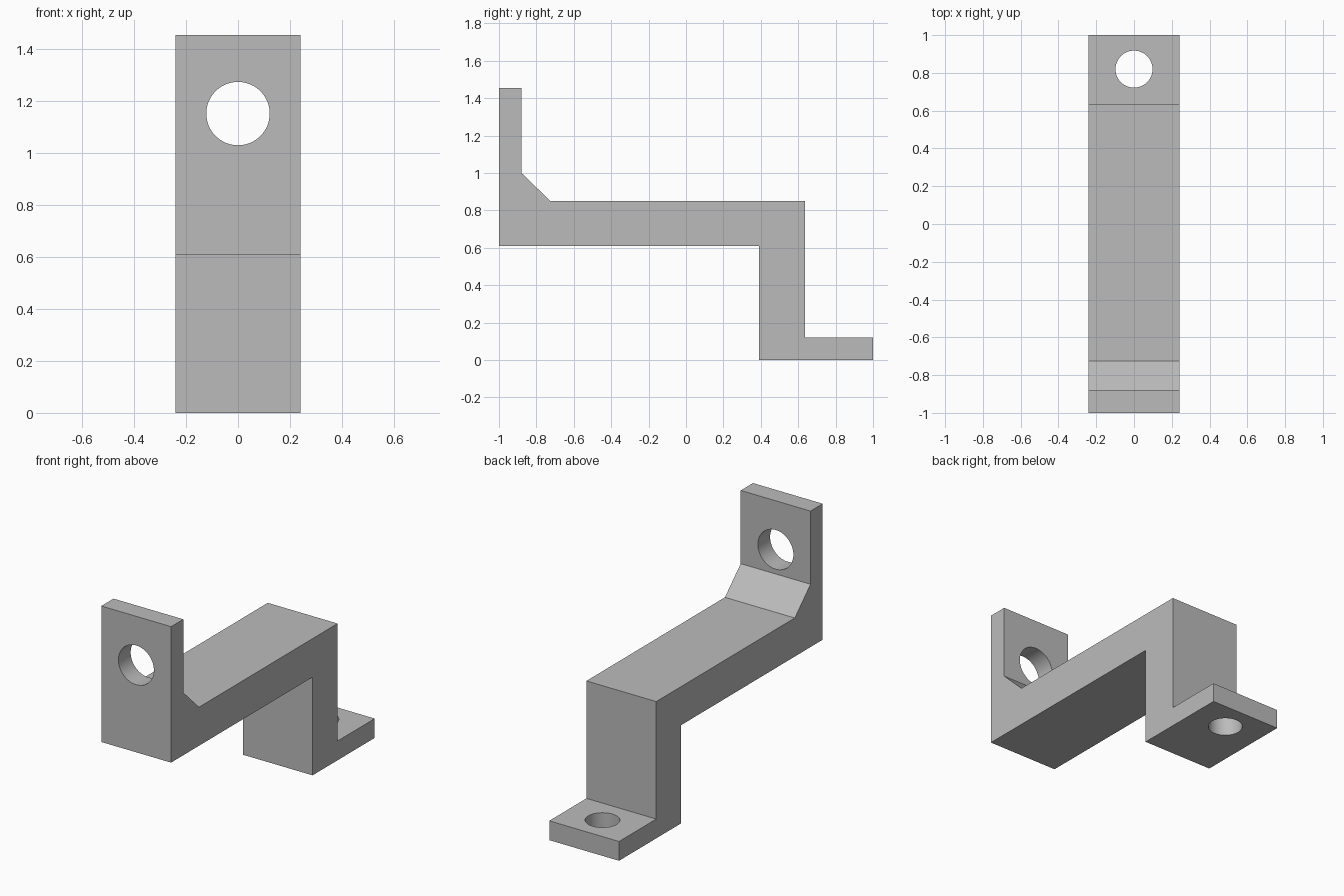
import bpy
import bmesh
from math import radians

if "Cube" in bpy.data.objects:
    bpy.data.objects.remove(bpy.data.objects["Cube"], do_unlink=True)

# Single plain grey
grey = bpy.data.materials.new("plain_grey")
grey.use_nodes = True
colour = (0.5, 0.5, 0.5, 1)
grey.diffuse_color = colour
grey.node_tree.nodes["Principled BSDF"].inputs["Base Color"].default_value = colour

HALF_WIDTH = 0.24

# Side profile (y, z) of the stepped bracket, with the chamfered inner corner
profile = [(-1, 0.61), (0.39, 0.61), (0.39, 0), (1, 0), (1, 0.12), (0.635, 0.12),
           (0.635, 0.85), (-0.725, 0.85), (-0.88, 1.0), (-0.88, 1.455), (-1, 1.455)]

bm = bmesh.new()
side = bm.faces.new([bm.verts.new((-HALF_WIDTH, y, z)) for y, z in profile])
extruded = bmesh.ops.extrude_face_region(bm, geom=[side])["geom"]
bmesh.ops.translate(bm, vec=(2 * HALF_WIDTH, 0, 0),
                    verts=[v for v in extruded if isinstance(v, bmesh.types.BMVert)])
bmesh.ops.recalc_face_normals(bm, faces=bm.faces)
mesh = bpy.data.meshes.new("bracket")
bm.to_mesh(mesh)
bm.free()
mesh.materials.append(grey)
bracket = bpy.data.objects.new("bracket", mesh)
bpy.context.collection.objects.link(bracket)


def drill(name, radius, location, tilt=0):
    """Cut a round bolt hole through the bracket."""
    bpy.ops.mesh.primitive_cylinder_add(vertices=64, radius=radius, depth=0.3,
                                        location=location, rotation=(tilt, 0, 0))
    cutter = bpy.context.object
    cutter.name = name
    cutter.data.materials.append(grey)
    cut = bracket.modifiers.new(name, "BOOLEAN")
    cut.operation = "DIFFERENCE"
    cut.solver = "EXACT"
    cut.object = cutter
    return cutter


# Bolt holes in the upright tab and the foot
cutters = [drill("tab_hole_cutter", 0.122, (0, -0.94, 1.152), radians(90)),
           drill("foot_hole_cutter", 0.098, (0, 0.82, 0.06))]

# Bake the cuts, then drop the cutters
bpy.ops.object.select_all(action="DESELECT")
bracket.select_set(True)
bpy.context.view_layer.objects.active = bracket
for cutter in cutters:
    bpy.ops.object.modifier_apply(modifier=cutter.name)
    bpy.data.objects.remove(cutter, do_unlink=True)

# Smooth hole walls, crisp edges everywhere else
bpy.ops.object.shade_smooth_by_angle(angle=radians(30))
